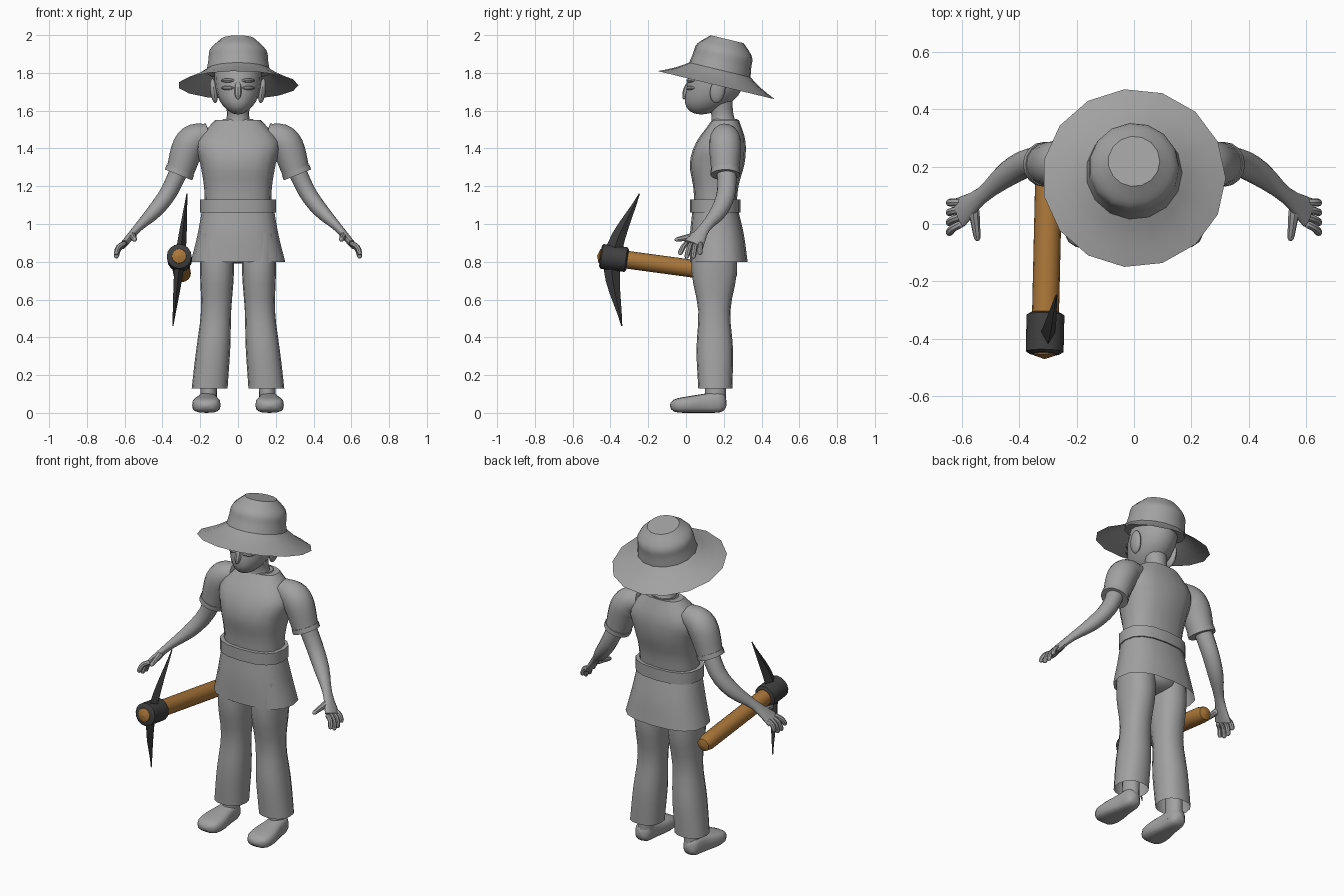
import bpy
import bmesh
from math import sin, cos, pi, radians, copysign, floor
from mathutils import Vector, Matrix

if "Cube" in bpy.data.objects:
    bpy.data.objects.remove(bpy.data.objects["Cube"])

ACROSS = Vector((1, 0, 0))
UPWARD = Vector((0, 0, 1))
PALM = Vector((1, 0, .7))


def material(name, red, green, blue):
    mat = bpy.data.materials.new(name)
    mat.use_nodes = True
    colour = (red, green, blue, 1)
    mat.diffuse_color = colour
    mat.node_tree.nodes["Principled BSDF"].inputs["Base Color"].default_value = colour
    return mat


GREY = material("plain grey", .36, .36, .36)
WOOD = material("brown wood", .4, .18, .04)
IRON = material("dark iron", .05, .05, .05)


def spline(values, t):
    """Smooth curve through evenly spaced values, with t from start to end."""
    if not isinstance(values, list):
        return values
    first = values[0] * 2 - values[1]
    last = values[-1] * 2 - values[-2]
    padded = [first] + values + [last]
    place = t * (len(values) - 1)
    i = min(floor(place), len(values) - 2)
    f = place - i
    a, b, c, d = padded[i:i + 4]
    return b + ((c - a) + ((a * 2 - b * 5 + c * 4 - d) + (b * 3 - a - c * 3 + d) * f) * f) * (f / 2)


def tube(name, path, width, depth=None, axis=None, blunt=None, power=2,
         sides=16, steps=12, caps=True, mirror=False, mat=GREY, angle=40):
    """Skin a path with rings whose half width and half depth follow splines.
    Rings lie level, or square to the path if a width axis is given.
    A blunt value rounds off both ends; a high power squares the rings."""
    path = [Vector(p) for p in path]
    depth = width if depth is None else depth
    bm = bmesh.new()
    params = [i / steps for i in range(steps + 1)]
    if blunt:
        params = [(1 - cos(pi * t)) / 2 for t in params]
    centres = [spline(path, t) for t in params]
    loops = []
    for i, t in enumerate(params):
        across, through = ACROSS, Vector((0, 1, 0))
        if axis:
            ahead = centres[min(i + 1, steps)] - centres[max(i - 1, 0)]
            through = ahead.cross(axis).normalized()
            across = through.cross(ahead).normalized()
        taper = max(.05, (1 - abs(2 * t - 1) ** blunt) ** .5) if blunt else 1
        loop = []
        for k in range(sides):
            turn = 2 * pi * k / sides
            x, y = [copysign(abs(w) ** (2 / power), w) for w in (cos(turn), sin(turn))]
            offset = across * x * spline(width, t) + through * y * spline(depth, t)
            loop.append(bm.verts.new(centres[i] + offset * taper))
        loops.append(loop)
    for low, high in zip(loops, loops[1:]):
        for k in range(sides):
            bm.faces.new((low[k - 1], low[k], high[k], high[k - 1]))
    if caps:
        bm.faces.new(loops[0])
        bm.faces.new(loops[-1])
    bmesh.ops.recalc_face_normals(bm, faces=bm.faces)
    mesh = bpy.data.meshes.new(name)
    bm.to_mesh(mesh)
    bm.free()
    mesh.materials.append(mat)
    ob = bpy.data.objects.new(name, mesh)
    bpy.context.collection.objects.link(ob)
    bpy.ops.object.select_all(action="DESELECT")
    ob.select_set(True)
    bpy.context.view_layer.objects.active = ob
    bpy.ops.object.shade_smooth_by_angle(angle=radians(angle))
    if mirror:
        ob.modifiers.new("mirror", "MIRROR").use_mirror_merge = False
    return ob


# Hat: wide brim and rounded crown, tipped towards the back
brim = tube("hat_brim", [(0, 0, 0), (0, 0, .085)], width=[.32, .23, .165],
            sides=15, steps=4, caps=False)
crown = tube("hat_crown", [(0, 0, .07), (0, 0, .25)], width=[.17, .16, .15, .09], sides=15)
for part in (brim, crown):
    part.matrix_world = Matrix.Translation((0, .16, 1.735)) @ Matrix.Rotation(radians(-13.5), 4, "X")

# Head and neck
tube("head", [(0, .08, 1.58), (0, .15, 1.72), (0, .17, 1.9)],
     width=[.07, .12, .13], depth=[.1, .15, .14], blunt=4)
tube("neck", [(0, .21, 1.48), (0, .18, 1.65)], width=[.09, .06, .065])

# Face
tube("nose", [(0, .02, 1.76), (0, -.01, 1.66)], width=.02, blunt=2, sides=8)
for name, z in (("lower_lip", 1.63), ("upper_lip", 1.645)):
    tube(name, [(-.04, .03, z), (0, .01, z), (.04, .03, z)],
         width=.01, axis=UPWARD, blunt=2, sides=8)
for name, z in (("eyelid", 1.72), ("brow", 1.76)):
    tube(name, [(.02, .01, z), (.055, .015, z), (.09, .045, z)],
         width=.011, axis=UPWARD, blunt=2, sides=8, mirror=True)
tube("ear", [(.12, .16, 1.64), (.135, .175, 1.77)],
     width=.02, depth=.04, blunt=2, mirror=True)

# Tunic: shirt, collar, belt and flared skirt
tube("shirt", [(0, .155, 1.08), (0, .165, 1.32), (0, .21, 1.55)],
     width=[.175, .18, .2, .22, .12], depth=[.11, .12, .145, .13, .07], power=2.5)
tube("collar", [(0, .2, 1.52), (0, .207, 1.555)],
     width=[.11, .08], depth=[.085, .065], steps=2, caps=False)
tube("belt", [(0, .155, 1.06), (0, .155, 1.13)],
     width=.2, depth=.133, power=2.5, steps=2)
tube("skirt", [(0, .155, 1.08), (0, .173, .8)],
     width=[.19, .215, .25], depth=[.12, .143, .153], power=2.5, caps=False)

# Trousers, open at the hems
tube("seat", [(0, .16, 1), (0, .17, .79)], width=.15, depth=.11, blunt=4)
tube("trouser_leg", [(.11, .15, .95), (.116, .15, .54), (.15, .155, .13)],
     width=[.09, .09, .08, .09, .095], depth=[.11, .12, .085, .097, .09],
     power=2.3, caps=False, mirror=True)

# Feet with level soles
tube("foot", [(.16, .215, .06), (.17, -.085, .036)],
     width=[.05, .055, .075, .07], depth=[.06, .036], axis=ACROSS,
     blunt=8, power=3, mirror=True)
tube("ankle", [(.156, .155, .04), (.153, .158, .25)], width=.044, depth=.055, mirror=True)

# Sleeves with a turned cuff
tube("sleeve", [(.15, .205, 1.475), (.25, .207, 1.43), (.31, .208, 1.27)],
     width=[.06, .085, .073], axis=ACROSS, mirror=True)
tube("cuff", [(.305, .208, 1.285), (.315, .208, 1.26)],
     width=.078, axis=ACROSS, steps=2, mirror=True)

# Arms, running into flat palms
tube("arm", [(.28, .21, 1.36), (.36, .215, 1.18), (.44, .175, 1.07), (.53, .1, .98), (.607, .04, .89)],
     width=[.05, .046, .04, .023, .018], depth=[.05, .05, .045, .03, .055],
     axis=PALM, mirror=True)

# Fingers fan out evenly about the middle of the palm
for i, name in enumerate(("index", "middle", "ring", "little")):
    spread = i - 1.5
    base = Vector((.595, .04 + .024 * spread, .9))
    tip = Vector((.647, .02 + .036 * spread, .815 + .01 * spread ** 2))
    knuckle = base.lerp(tip, .5) + Vector((.01, 0, .01))
    tube(name + "_finger", [base, knuckle, tip], width=.014,
         axis=PALM, blunt=8, sides=8, mirror=True)
tube("thumb", [(.56, .06, .94), (.545, -.06, .915)], width=[.022, .016, .012],
     axis=PALM, blunt=8, sides=8, mirror=True)

# Pickaxe: handle, collar and curved blade
front = Vector((-.312, -.47, .832))
back = Vector((-.295, .27, .732))
tube("pick_handle", [front, back], width=.047, axis=ACROSS, blunt=30, mat=WOOD)
tube("pick_collar", [front.lerp(back, .02), front.lerp(back, .22)],
     width=.066, axis=ACROSS, blunt=30, mat=IRON)
tube("pick_blade", [(-.27, -.247, 1.16), (-.306, -.39, .82), (-.345, -.34, .46)],
     width=[.003, .026, .003], depth=[.003, .045, .003],
     axis=ACROSS, sides=4, mat=IRON, angle=20)
